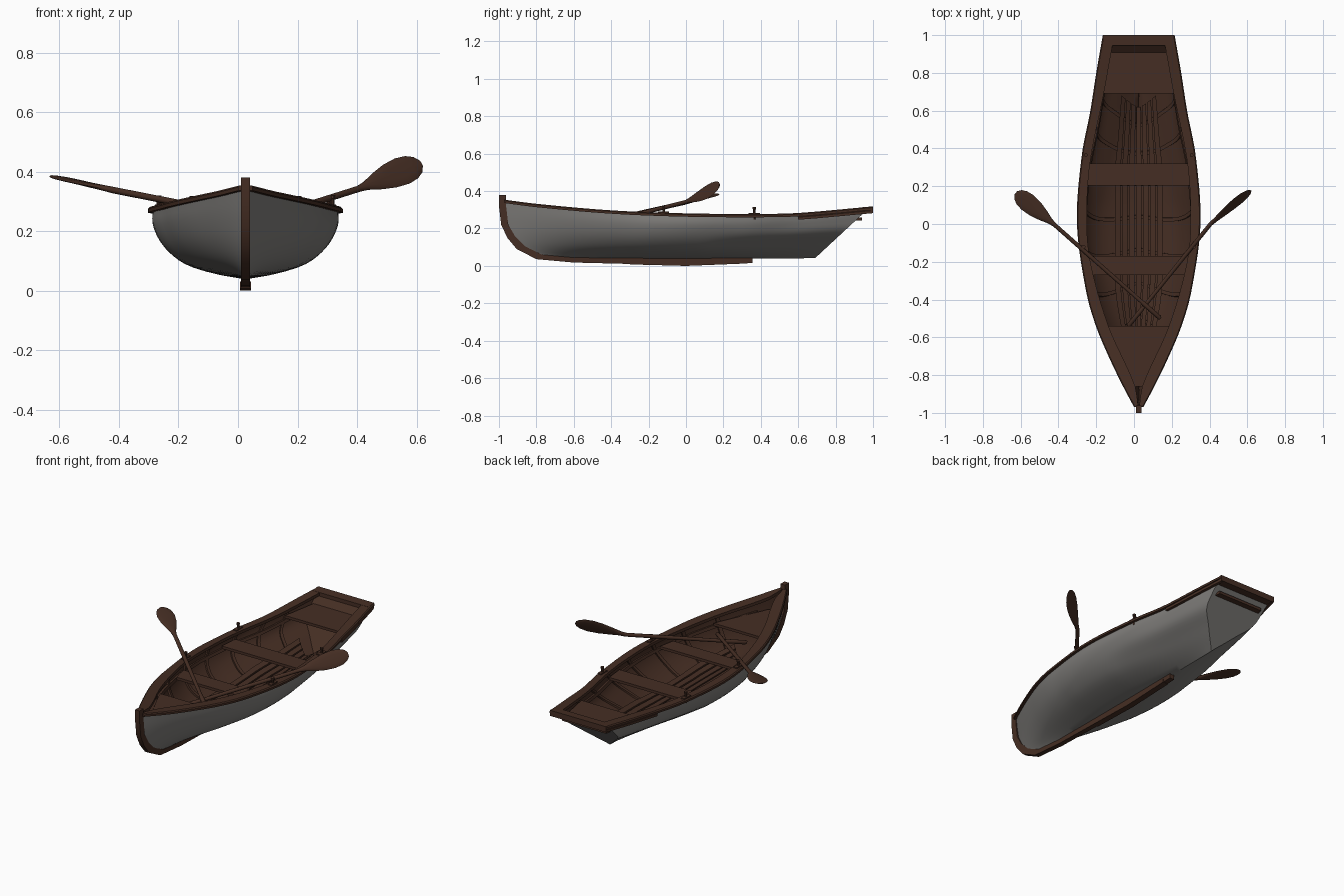
import bpy, bmesh, math
from mathutils import Vector

if "Cube" in bpy.data.objects:
    bpy.data.objects.remove(bpy.data.objects["Cube"])

X0 = 0.025                                   # boat centreline (oars reach unevenly)


def material(name, rgb):
    m = bpy.data.materials.new(name)
    m.diffuse_color = (*rgb, 1)
    m.use_nodes = True
    m.node_tree.nodes["Principled BSDF"].inputs["Base Color"].default_value = m.diffuse_color
    return m


WOOD = material("dark_wood", (0.060, 0.027, 0.017))
PAINT = material("grey_paint", (0.215, 0.208, 0.198))


def curve(table, x):
    """Smooth interpolation through a list of (x, value) pairs."""
    if x <= table[0][0]:
        return table[0][1]
    if x >= table[-1][0]:
        return table[-1][1]
    n = len(table)
    i = max(k for k in range(n - 1) if table[k][0] <= x)

    def slope(k):
        a, b = table[max(k - 1, 0)], table[min(k + 1, n - 1)]
        return (b[1] - a[1]) / (b[0] - a[0])
    (xa, ya), (xb, yb) = table[i], table[i + 1]
    d = xb - xa
    t = (x - xa) / d
    return ((2*t**3 - 3*t*t + 1) * ya + (t**3 - 2*t*t + t) * d * slope(i)
            + (3*t*t - 2*t**3) * yb + (t**3 - t*t) * d * slope(i + 1))


def loft(name, rings, mat, closed=True, cap=(True, True), flip=False, mirror=False, x=X0, angle=35):
    """Skin a row of equal rings of points."""
    bm = bmesh.new()
    rows = [[bm.verts.new(p) for p in r] for r in rings]
    n = len(rows[0])
    for a, b in zip(rows, rows[1:]):
        for i in range(n if closed else n - 1):
            j = (i + 1) % n
            bm.faces.new((a[i], a[j], b[j], b[i]))
    for use, row in zip(cap, (rows[0], rows[-1])):
        if use:
            bm.faces.new(row)
    bmesh.ops.remove_doubles(bm, verts=bm.verts, dist=0.0004)
    bmesh.ops.recalc_face_normals(bm, faces=bm.faces)
    if flip:
        bmesh.ops.reverse_faces(bm, faces=bm.faces)
    me = bpy.data.meshes.new(name)
    bm.to_mesh(me)
    bm.free()
    me.materials.append(mat)
    ob = bpy.data.objects.new(name, me)
    ob.location.x = x
    bpy.context.collection.objects.link(ob)
    if mirror:
        ob.modifiers.new("mirror", "MIRROR").use_mirror_merge = False
    bpy.ops.object.select_all(action='DESELECT')
    ob.select_set(True)
    bpy.context.view_layer.objects.active = ob
    bpy.ops.object.shade_smooth_by_angle(angle=math.radians(angle))
    return ob


def steps(a, b, n):
    return [a + (b - a) * i / n for i in range(n + 1)]


# Lines of the boat: gunwale edges, sheer, and section shapes
OUTER = [(-1, .008), (-.85, .088), (-.7, .16), (-.54, .227), (-.36, .278), (0, .327),
         (.36, .302), (.6, .256), (.8, .225), (1, .19)]
INNER = [(-.96, .003), (-.85, .022), (-.54, .16), (-.22, .252), (0, .275), (.32, .258),
         (.69, .185), (.94, .14), (1, .13)]
SHEER = [(-1, .358), (-.8, .332), (-.4, .297), (0, .281), (.4, .278), (.6, .283), (1, .318)]
STEM = [(0, -.78), (.14, -.87), (.35, -.93), (.67, -.965), (1, -.98)]
H = [0, .07, .19, .34, .55, .8, 1]
MID = list(zip(H, [0, .3, .6, .78, .92, 1, 1]))
BOW = list(zip(H, [0, .2, .42, .6, .78, .92, 1]))
STERN = list(zip(H, [0, .11, .32, .57, .92, 1, 1]))


def hull_point(t, h, off=0.0):
    """Point on the half hull: t from bow to stern, h from keel to sheer."""
    ys = -.98 + 1.955 * t
    wb, ws = max(0, 1 - t * 2.5), max(0, (t - .6) / .4)
    f = curve(MID, h) * (1 - wb - ws) + curve(BOW, h) * wb + curve(STERN, h) * ws
    half = max(0, curve(OUTER, ys) - .016) * f if t > 0 else 0
    z0, z1 = .038 + .008 * max(0, t - .6), curve(SHEER, ys) - .01
    a = curve(STEM, h) + off
    y = a + (.69 + .285 * h - off - a) * t
    return Vector((max(0, half - off), y, z0 + (z1 - z0) * h + off * (1 - h)))


def flip_x(p):
    return Vector((-p.x, p.y, p.z))


# Painted hull with raked transom, and its wooden lining
HS = steps(0, 1, 18)
for name, off, mat in (("hull", 0, PAINT), ("hull_lining", .014, WOOD)):
    rings = []
    for t in steps(0, 1, 40):
        side = [hull_point(t, h, off) for h in HS]
        rings.append([flip_x(p) for p in side[:0:-1]] + side)
    loft(name, rings, mat, closed=False, cap=(False, True), flip=off > 0)

# Stem and keel in one swept profile
outer = [(-1, .38), (-1, .32), (-.988, .22), (-.955, .15), (-.905, .09), (-.8, .036), (-.6, .018),
         (0, .003), (.355, .015)]
inner = [(.355, .042), (0, .042), (-.6, .044), (-.77, .06), (-.86, .105), (-.915, .16), (-.95, .22),
         (-.962, .32), (-.962, .38)]
pairs = list(zip(outer, inner[::-1]))
loft("stem_and_keel", [[(-.015, *a), (.015, *a), (.015, *b), (-.015, *b)] for a, b in pairs], WOOD)
loft("keel_foot", [[(-.018, y, 0 + e), (.018, y, 0 + e), (.018, y, .03), (-.018, y, .03)]
                   for y, e in ((-.3, .008), (0, 0), (.3, .012))], WOOD)


def rail(name, ya, yb, xo, xi, top, bottom, n=36):
    """Mirrored rail following the sheer; xo and xi give its outer and inner edge."""
    rings = []
    for y in steps(ya, yb, n):
        z, o, i = curve(SHEER, y), xo(y), xi(y)
        rings.append([(o, y, z + bottom), (o, y, z + top - .006), (o - .006 * (o > .02), y, z + top),
                      (i, y, z + top), (i, y, z + bottom)])
    loft(name, rings, WOOD, mirror=True, angle=30)


# Gunwale, rub rails and stern cap
rail("gunwale", -.97, 1, lambda y: curve(OUTER, y), lambda y: curve(INNER, y), 0, -.018)
rail("stern_rub_rail", .6, .995, lambda y: curve(OUTER, y) - .003,
     lambda y: curve(OUTER, y) - .02, -.016, -.036, 12)
loft("stern_cap", [[(x, .945, .285), (x, .945, .314), (x, 1, .318), (x, 1, .284)]
                   for x in (-.188, .188)], WOOD)


def seat(name, ya, yb, z, thick=.016, n=8):
    rings = []
    for y in steps(ya, yb, n):
        w = curve(INNER, y) + .008
        rings.append([(-w, y, z - thick), (w, y, z - thick), (w, y, z), (-w, y, z)])
    loft(name, rings, WOOD)


# Seats
seat("bow_seat", -.86, -.54, .262)
seat("front_thwart", -.27, -.17, .236)
seat("middle_thwart", .205, .32, .236)
seat("stern_seat", .69, .94, .258)

# Side stringers that carry the seats
loft("side_stringer", [[hull_point(t, h, o) for h, o in ((.7, .01), (.78, .01), (.78, .028), (.7, .028))]
                       for t in steps(.08, .97, 30)], WOOD, mirror=True)

# Ribs following the hull sections
for k, t in enumerate((.2, .32, .44, .56, .68, .79, .89)):
    loft(f"rib_{k + 1}", [[hull_point(t + d, h, o) for d, o in
                           ((-.006, .01), (.006, .01), (.006, .023), (-.006, .023))]
                          for h in steps(.02, .95, 14)], WOOD, mirror=True)


def floor_point(t, x):
    """Point just above the lining at distance x from the centreline."""
    for h in steps(0, .9, 90):
        p = hull_point(t, h, .014)
        if p.x >= abs(x):
            break
    return Vector((x, p.y, max(p.z + .014, .076)))


# Floorboards, narrowing to the ends
UP = Vector((0, 0, .009))
for k in range(7):
    c = (k - 3) * .037
    rings = []
    for t in steps(.17, .95, 20):
        s = min(1, hull_point(t, 1).x / .27)
        a, b = floor_point(t, (c - .0145) * s), floor_point(t, (c + .0145) * s)
        rings.append([a, b, b + UP, a + UP])
    loft(f"floorboard_{k + 1}", rings, WOOD)


# Oarlock pads and pins
def disc(x, y, z, r, n=10):
    return [(x + r * math.cos(i * math.tau / n), y + r * math.sin(i * math.tau / n), z) for i in range(n)]


for name, y, x in (("front", -.12, .292), ("rear", .365, .28)):
    z = curve(SHEER, y)
    loft(name + "_oarlock_pad", [[(x - .012, b, z - .004), (x + .012, b, z - .004), (x + .012, b, z + .006),
                                  (x - .012, b, z + .006)] for b in (y - .03, y + .03)], WOOD, mirror=True)
    loft(name + "_oarlock_pin", [disc(x, y, z + h, r) for h, r in
                                 ((-.03, .007), (.024, .007), (.026, .01), (.036, .01))], WOOD, mirror=True)


def oar(name, grip, neck, tip, roll):
    """Round shaft running into a flat blade, rolled about its axis."""
    grip, neck, tip = Vector(grip), Vector(neck), Vector(tip)
    d = (tip - neck).normalized()
    flat = d.cross(Vector((0, 0, 1))).normalized()
    up = flat.cross(d)
    w = flat * math.cos(roll) + up * math.sin(roll)
    n = d.cross(w)
    # (position: 0-1 along shaft, 1-2 along blade, half width, half thickness)
    prof = [(0, .008, .008), (.01, .012, .012), (.16, .012, .012), (.18, .010, .010), (.6, .011, .011),
            (1, .011, .011), (1.12, .016, .010), (1.3, .032, .008), (1.5, .045, .006), (1.7, .050, .005),
            (1.85, .044, .005), (1.95, .030, .004), (2, .012, .003)]
    rings = []
    for s, a, b in prof:
        c = grip.lerp(neck, s) if s <= 1 else neck.lerp(tip, s - 1)
        rings.append([c + w * a * math.cos(i * math.tau / 12) + n * b * math.sin(i * math.tau / 12)
                      for i in range(12)])
    loft(name, rings, WOOD, x=0, angle=50)


oar("left_oar", (.14, -.50, .228), (-.42, -.005, .338), (-.625, .165, .385), 0)
oar("right_oar", (-.03, -.54, .205), (.405, 0, .342), (.615, .178, .428), math.radians(-62))
